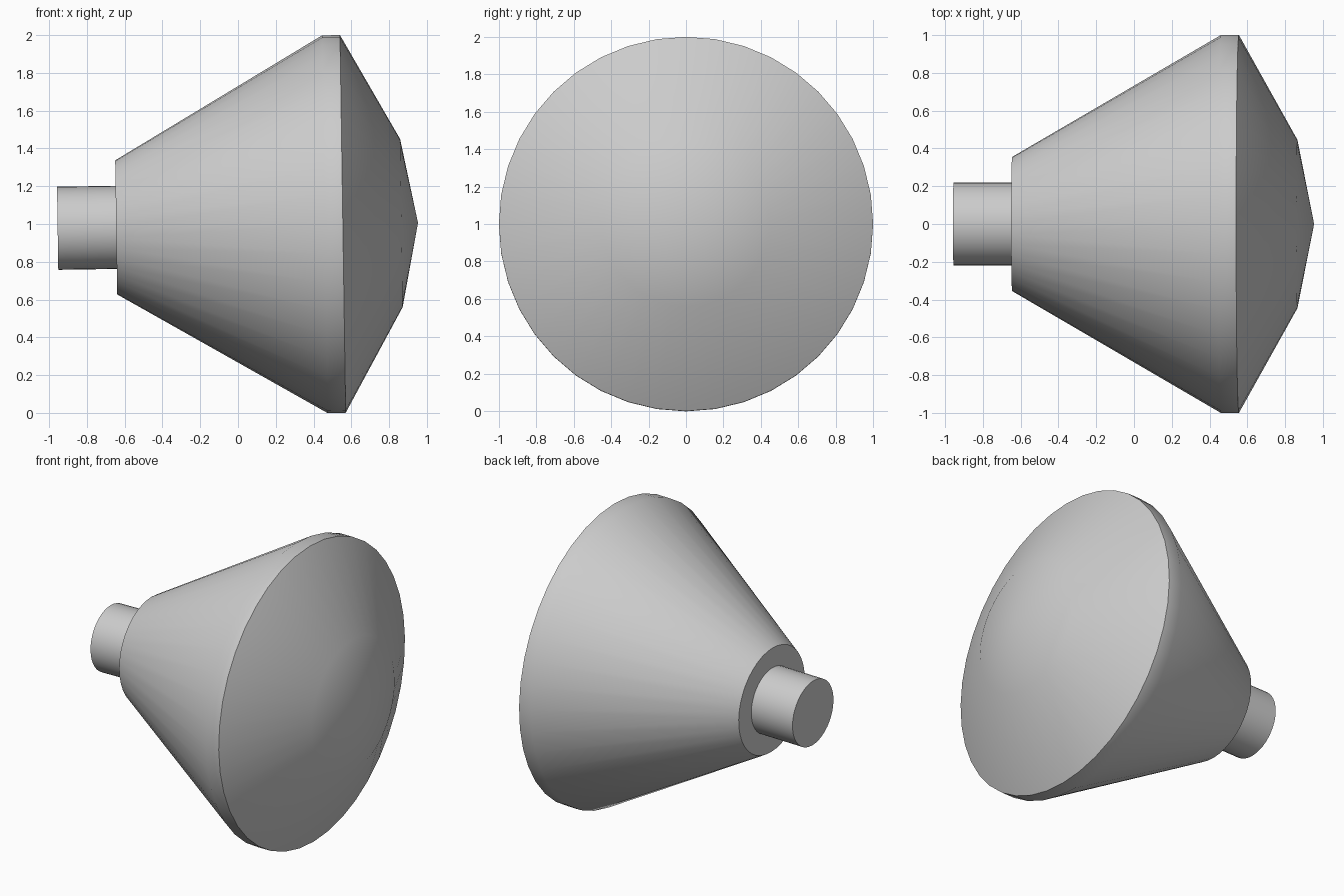
import bpy
import bmesh
import math
from mathutils import Matrix

cube = bpy.data.objects.get("Cube")
if cube:
    bpy.data.objects.remove(cube, do_unlink=True)

SIDES = 40
TILT = 0.015          # slight upward pitch of the axis
PIVOT_X = 0.55        # rim centre

grey = bpy.data.materials.new("plain_grey")
grey.use_nodes = True
colour = (0.6, 0.6, 0.6, 1)
grey.diffuse_color = colour
grey.node_tree.nodes["Principled BSDF"].inputs["Base Color"].default_value = colour


def lathe(name, profile):
    """Spin (x, radius) points about the x axis; zero radius makes a pole."""
    bm = bmesh.new()
    rings = []
    for x, r in profile:
        if r == 0:
            rings.append([bm.verts.new((x, 0, 0))] * SIDES)
        else:
            angles = [2 * math.pi * i / SIDES for i in range(SIDES)]
            rings.append([bm.verts.new((x, r * math.sin(a), r * math.cos(a))) for a in angles])
    for low, high in zip(rings, rings[1:]):
        for i in range(SIDES):
            j = (i + 1) % SIDES
            corners = [low[i], low[j], high[j], high[i]]
            bm.faces.new(list(dict.fromkeys(corners)))
    bmesh.ops.recalc_face_normals(bm, faces=bm.faces)

    # Pitch about the rim centre and lift onto the ground
    pitch = (Matrix.Translation((PIVOT_X, 0, 1)) @ Matrix.Rotation(-TILT, 4, "Y")
             @ Matrix.Translation((-PIVOT_X, 0, 0)))
    bm.transform(pitch)
    mesh = bpy.data.meshes.new(name)
    bm.to_mesh(mesh)
    bm.free()
    mesh.materials.append(grey)
    obj = bpy.data.objects.new(name, mesh)
    bpy.context.collection.objects.link(obj)
    bpy.ops.object.select_all(action="DESELECT")
    obj.select_set(True)
    bpy.context.view_layer.objects.active = obj
    bpy.ops.object.shade_smooth_by_angle(angle=math.radians(40))


# Flared body with short rim band and shallow domed face
lathe("flared_body", [(-0.645, 0), (-0.645, 0.355), (0.46, 1), (0.555, 1),
                      (0.865, 0.445), (0.953, 0)])
# Rear stem
lathe("rear_stem", [(-0.955, 0), (-0.955, 0.22), (-0.6, 0.22), (-0.6, 0)])
